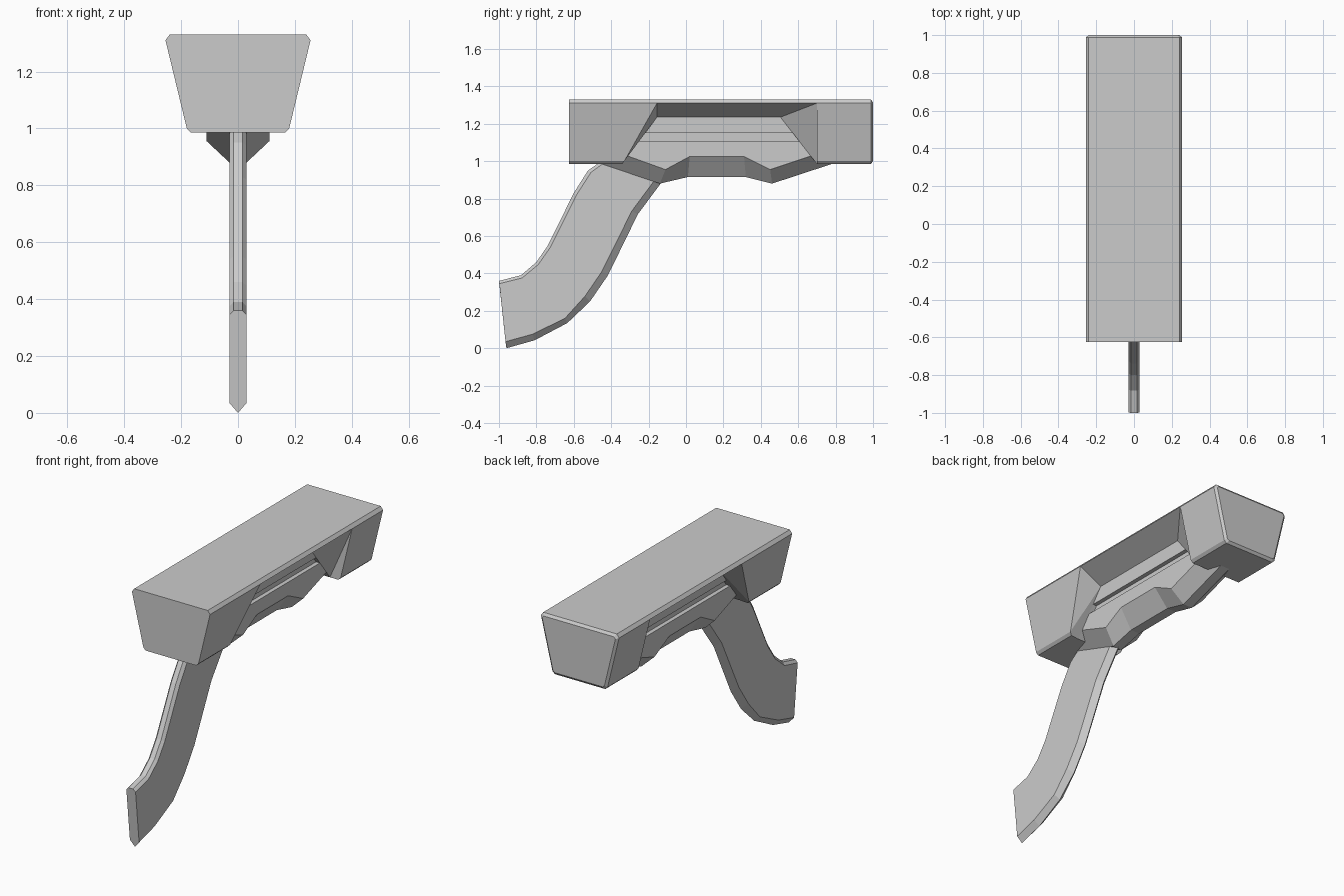
import bpy, bmesh

if "Cube" in bpy.data.objects:
    bpy.data.objects.remove(bpy.data.objects["Cube"])


def finish(name, bm):
    bmesh.ops.recalc_face_normals(bm, faces=bm.faces[:])
    mesh = bpy.data.meshes.new(name)
    bm.to_mesh(mesh)
    bm.free()
    obj = bpy.data.objects.new(name, mesh)
    bpy.context.collection.objects.link(obj)
    return obj


def loft(name, rings):
    """Skin a row of equal-sized closed rings and cap both ends."""
    bm = bmesh.new()
    rows = [[bm.verts.new(p) for p in ring] for ring in rings]
    n = len(rows[0])
    for a, b in zip(rows, rows[1:]):
        for i in range(n):
            j = (i + 1) % n
            bm.faces.new((a[i], a[j], b[j], b[i]))
    bm.faces.new(rows[0])
    bm.faces.new(rows[-1])
    return finish(name, bm)


# Main body: tapered block with a notch through each side, half then mirrored
bm = bmesh.new()
section = [(0, 1.33), (.24, 1.33), (.255, 1.31), (.18, 1.0), (.165, .985), (0, .985)]
inset = [(0, 1.315), (.23, 1.315), (.239, 1.303), (.168, 1.01), (.156, 1.0), (0, 1.0)]
F = [bm.verts.new((x, -.625, z)) for x, z in section]
B = [bm.verts.new((x, .988, z)) for x, z in section]
C = [bm.verts.new((x, 1.0, z)) for x, z in inset]
O1, O2, P1, P2, Q1, Q2 = [bm.verts.new(p) for p in (
    (.255, -.155, 1.31), (.255, .70, 1.31),
    (.18, -.33, 1.0), (.18, .70, 1.0),
    (.165, -.34, .985), (.165, .70, .985))]
inner = [(-.155, 1.235), (.505, 1.235), (.70, .985), (-.345, .985)]
I1, I2, I3, I4 = [bm.verts.new((.11, y, z)) for y, z in inner]
J1, J2, J3, J4 = [bm.verts.new((0, y, z)) for y, z in inner]
faces = [
    F, C,
    (F[0], F[1], B[1], B[0]), (F[1], F[2], O1, O2, B[2], B[1]),
    (F[2], F[3], P1, O1), (F[3], F[4], Q1, P1), (F[4], F[5], J4, I4, Q1),
    (O2, P2, B[3], B[2]), (P2, Q2, B[4], B[3]), (Q2, I3, J3, B[5], B[4]),
    (O1, P1, I1), (P1, Q1, I4, I1), (O1, I1, I2, O2),
    (O2, I2, I3), (O2, I3, Q2, P2),
    (I1, I2, J2, J1), (I2, I3, J3, J2), (I4, I1, J1, J4)]
faces += [(B[i], B[i + 1], C[i + 1], C[i]) for i in range(5)]
for f in faces:
    bm.faces.new(f)
bmesh.ops.mirror(bm, geom=bm.verts[:] + bm.edges[:] + bm.faces[:],
                 axis='X', merge_dist=.0005)
finish("body", bm)

# Inner core: slotted side walls and a bevelled, wavy underside
upper = [(-.36, 1.045), (-.11, .955), (.02, 1.025), (.31, 1.025), (.45, .955), (.72, 1.045)]
lower = [(-.45, .985), (-.14, .88), (.01, .915), (.32, .915), (.46, .88), (.78, .985)]
rings = []
for (yu, zu), (yl, zl) in zip(upper, lower):
    half = [(.11, yu, 1.25), (.11, yu, 1.15), (.085, yu, 1.15), (.085, yu, 1.105),
            (.11, yu, 1.105), (.11, yu, zu), (.03, yl, zl)]
    rings.append(half + [(-x, y, z) for x, y, z in reversed(half)])
loft("inner_core", rings)

# Curved handle: flat blade with a chamfered upper edge and a ridged lower edge
top_edge = [(-1.0, .36), (-.882, .39), (-.80, .46), (-.738, .55), (-.60, .83), (-.524, .95), (-.46, .995)]
top_side = [(-.998, .345), (-.877, .375), (-.79, .447), (-.725, .54), (-.585, .82), (-.508, .94), (-.44, .99)]
low_side = [(-.965, .035), (-.82, .075), (-.647, .16), (-.54, .278), (-.45, .41), (-.29, .733), (-.12, .963)]
low_edge = [(-.96, 0), (-.81, .042), (-.635, .134), (-.513, .25), (-.417, .39), (-.257, .717), (-.128, .89)]
loft("handle", [
    [(.015, *a), (.03, *b), (.03, *c), (0, *d), (-.03, *c), (-.03, *b), (-.015, *a)]
    for a, b, c, d in zip(top_edge, top_side, low_side, low_edge)])
